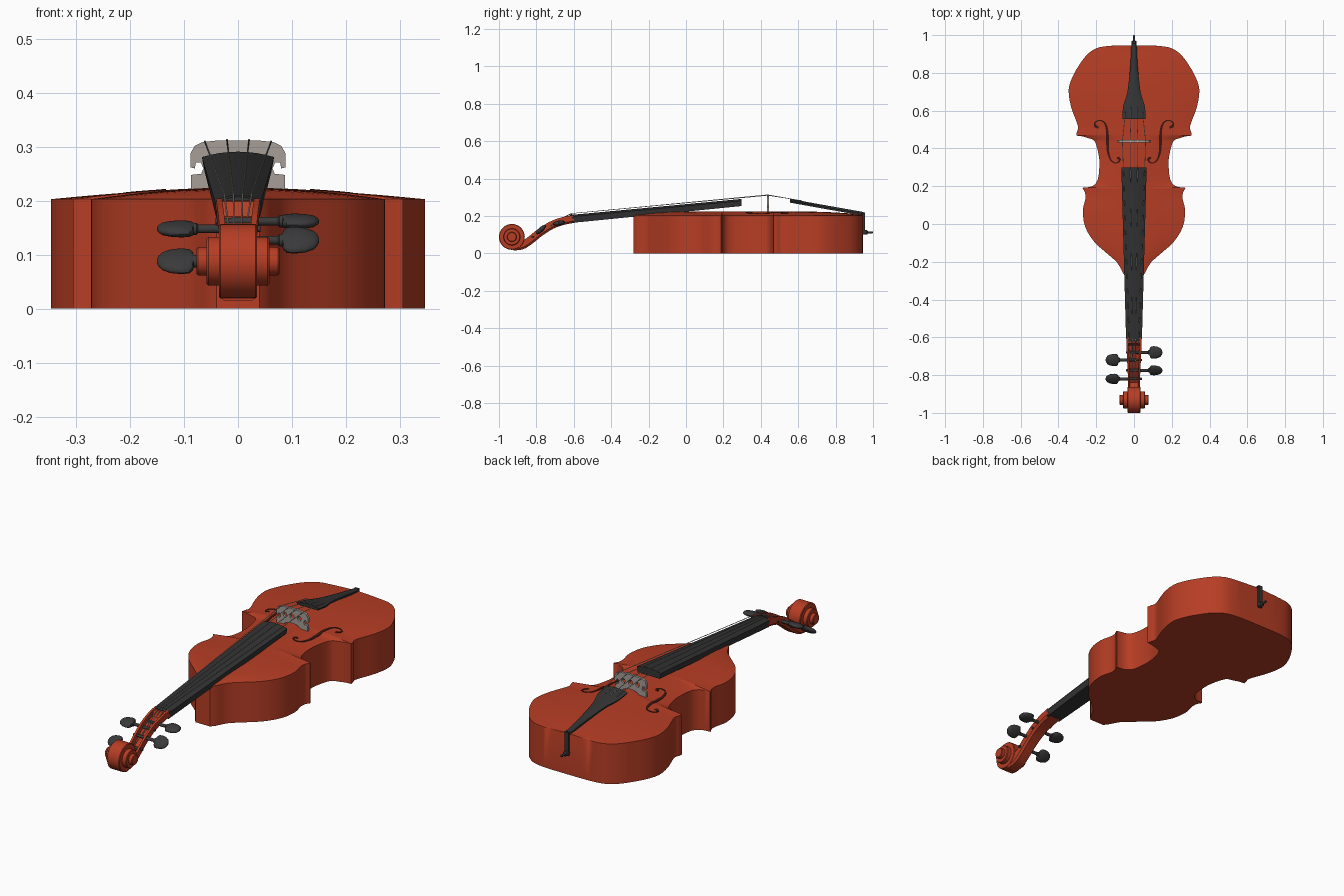
import bpy, bmesh, math
from mathutils import Vector

if "Cube" in bpy.data.objects:
    bpy.data.objects.remove(bpy.data.objects["Cube"])


def material(name, rgb):
    m = bpy.data.materials.new(name)
    m.diffuse_color = (*rgb, 1)
    m.use_nodes = True
    m.node_tree.nodes["Principled BSDF"].inputs["Base Color"].default_value = m.diffuse_color
    return m


RED = material("red_varnish", (0.47, 0.047, 0.018))
BLACK = material("ebony", (0.033, 0.033, 0.033))
PEG = material("peg_black", (0.042, 0.042, 0.042))
GREY = material("bridge_grey", (0.38, 0.34, 0.31))
STEEL = material("string_steel", (0.45, 0.45, 0.43))
HOLE = material("hole_dark", (0.05, 0.008, 0.005))


def smooth(pts, n=4):
    """Catmull-Rom refinement of a list of tuples."""
    out = []
    for i in range(len(pts) - 1):
        a, b, c, d = (Vector(pts[min(max(i + k, 0), len(pts) - 1)]) for k in (-1, 0, 1, 2))
        for j in range(n):
            t = j / n
            out.append(0.5 * (2 * b + (c - a) * t + (2 * a - 5 * b + 4 * c - d) * t * t
                              + (3 * b - a - 3 * c + d) * t ** 3))
    return out + [Vector(pts[-1])]


def finish(ob, mat, angle=35):
    ob.data.materials.clear()
    ob.data.materials.append(mat)
    bpy.ops.object.select_all(action='DESELECT')
    ob.select_set(True)
    bpy.context.view_layer.objects.active = ob
    bpy.ops.object.shade_smooth_by_angle(angle=math.radians(angle))
    return ob


def loft(name, rings, mat, angle=35):
    """Skin closed rings of equal length and cap both ends."""
    bm = bmesh.new()
    vs = [[bm.verts.new(p) for p in r] for r in rings]
    n = len(vs[0])
    for r, s in zip(vs, vs[1:]):
        for i in range(n):
            bm.faces.new((r[i], r[(i + 1) % n], s[(i + 1) % n], s[i]))
    bm.faces.new(vs[0])
    bm.faces.new(vs[-1])
    bmesh.ops.recalc_face_normals(bm, faces=bm.faces)
    me = bpy.data.meshes.new(name)
    bm.to_mesh(me)
    bm.free()
    ob = bpy.data.objects.new(name, me)
    bpy.context.collection.objects.link(ob)
    return finish(ob, mat, angle)


def turned(name, stations, origin, mat, axis='X', tilt=0, sides=24):
    """Elliptical rings (distance, radius a, radius b) along an axis."""
    rings = []
    for d, a, b in stations:
        ring = []
        for k in range(sides):
            t = 2 * math.pi * k / sides
            u, v = a * math.cos(t), b * math.sin(t)
            u, v = u * math.cos(tilt) - v * math.sin(tilt), u * math.sin(tilt) + v * math.cos(tilt)
            p = (d, u, v) if axis == 'X' else (u, d, v)
            ring.append(Vector(origin) + Vector(p))
        rings.append(ring)
    return loft(name, rings, mat)


def curve_mesh(name, splines, mat, flat, depth):
    """Filled extruded outline (flat) or round wire, turned into a mesh."""
    cu = bpy.data.curves.new(name, 'CURVE')
    cu.dimensions = '2D' if flat else '3D'
    if flat:
        cu.fill_mode, cu.extrude = 'BOTH', depth
    else:
        cu.bevel_depth, cu.bevel_resolution, cu.use_fill_caps = depth, 1, True
    for pts in splines:
        sp = cu.splines.new('POLY')
        sp.points.add(len(pts) - 1)
        for q, p in zip(sp.points, pts):
            q.co = (*p, 0, 1) if flat else (*p, 1)
        sp.use_cyclic_u = flat
    ob = bpy.data.objects.new(name, cu)
    bpy.context.collection.objects.link(ob)
    bpy.ops.object.select_all(action='DESELECT')
    ob.select_set(True)
    bpy.context.view_layer.objects.active = ob
    bpy.ops.object.convert(target='MESH')
    return finish(bpy.context.object, mat)


# Body: half-width outline in stretches that meet at the sharp corners (y, half width)
upper = [(-0.282, 0.04), (-0.26, 0.058), (-0.206, 0.088), (-0.16, 0.138), (-0.095, 0.21),
         (-0.016, 0.258), (0.07, 0.271), (0.13, 0.258), (0.165, 0.259), (0.188, 0.272)]
waist = [(0.192, 0.27), (0.2, 0.222), (0.235, 0.192), (0.32, 0.183), (0.38, 0.19),
         (0.44, 0.21), (0.455, 0.245), (0.464, 0.272), (0.46, 0.29), (0.468, 0.306)]
waist = waist[:8]
lower = [(0.468, 0.306), (0.49, 0.302), (0.52, 0.297), (0.62, 0.333), (0.71, 0.346), (0.78, 0.325),
         (0.84, 0.291), (0.895, 0.25), (0.93, 0.2), (0.942, 0.14), (0.945, 0.08)]
outline = sorted((p[0], p[1]) for seg in (upper, waist, lower) for p in smooth(seg, 3))


def arch(y, s):
    return 0.203 + 0.022 * (1 - abs(s) ** 1.8) * max(0.25, 1 - abs((y - 0.33) / 0.64) ** 4)


def top_z(x, y):
    for (y0, w0), (y1, w1) in zip(outline, outline[1:]):
        if y0 <= y <= y1:
            return arch(y, min(1, abs(x) / (w0 + (w1 - w0) * (y - y0) / max(y1 - y0, 1e-6))))
    return 0.203


rows = []
for y, w in outline:
    if rows and y - rows[-1][0][1] < 1e-4:
        continue
    ring = [(-w, y, 0), (w, y, 0)]
    ring += [(w * s / 8, y, arch(y, s / 8)) for s in range(8, -9, -1)]
    rows.append(ring)
loft("body", rows, RED)

# Sound holes: thin dark ribbons following the arched top
f_path = smooth([(0.188, 0.512, 0.006), (0.203, 0.517, 0.007), (0.207, 0.535, 0.004), (0.187, 0.548, 0.003),
                 (0.16, 0.54, 0.004), (0.144, 0.505, 0.006), (0.14, 0.44, 0.008), (0.137, 0.38, 0.006),
                 (0.122, 0.338, 0.004), (0.1, 0.323, 0.003), (0.08, 0.33, 0.004), (0.076, 0.345, 0.006),
                 (0.09, 0.351, 0.006)], 4)
for side, label in ((-1, "left"), (1, "right")):
    rings = []
    for i, p in enumerate(f_path):
        t = (f_path[min(i + 1, len(f_path) - 1)] - f_path[max(i - 1, 0)]).xy.normalized()
        a, b = p.xy + Vector((-t.y, t.x)) * p.z, p.xy - Vector((-t.y, t.x)) * p.z
        rings.append([(side * q.x, q.y, top_z(q.x, q.y) + h) for q, h in ((a, .002), (b, .002), (b, -.003), (a, -.003))])
    loft("sound_hole_" + label, rings, HOLE)


# Fingerboard and nut: arched section tapering to the pegbox
def board(y, w, z, thick):
    arc = [(w * k / 4, y, z - 0.01 * (k / 4) ** 2) for k in range(-4, 5)]
    return arc + [(w * 0.92, y, z - thick), (-w * 0.92, y, z - thick)]


loft("fingerboard", [board(-0.61, 0.042, 0.206, 0.043), board(0.298, 0.067, 0.291, 0.038)], BLACK)
loft("nut", [board(-0.622, 0.039, 0.207, 0.02), board(-0.608, 0.04, 0.211, 0.02)], BLACK)

# Pegbox: channelled S-curve running into the scroll (y, z, half width, half height, channel depth)
peg_path = [Vector(p) for p in smooth([(v[0], v[1], v[2]) for v in (
    (-0.6, 0.184, 0.041), (-0.66, 0.172, 0.039), (-0.72, 0.150, 0.036), (-0.78, 0.112, 0.033),
    (-0.83, 0.072, 0.032), (-0.875, 0.043, 0.033), (-0.925, 0.036, 0.035))], 4)]
rings = []
for i, p in enumerate(peg_path):
    t = (peg_path[min(i + 1, len(peg_path) - 1)] - peg_path[max(i - 1, 0)]).xy.normalized()
    w, h = p.z, 0.021
    d = 0.026 if 2 < i < 18 else 0.001
    wi = w - 0.011
    sec = [(w * 0.75, -h), (w, -h * 0.5), (w, h), (wi, h), (wi, h - d),
           (-wi, h - d), (-wi, h), (-w, h), (-w, -h * 0.5), (-w * 0.75, -h)]
    rings.append([(x, p.x + v * t.y, p.y - v * t.x) for x, v in sec])
loft("pegbox", rings, RED)

# Scroll: three stepped drums on one axis
for n, (w, r) in enumerate(((0.035, 0.069), (0.058, 0.045), (0.077, 0.026))):
    e = 0.003
    turned("scroll_drum_%d" % (n + 1), [(-w, r - e, r - e), (e - w, r, r), (w - e, r, r), (w, r - e, r - e)],
           (0, -0.931, 0.088), RED, sides=40)

# Tuning pegs: shaft, collar and flattened head
for n, (s, y, z, tilt) in enumerate(((1, -0.68, 0.162, 0.2), (-1, -0.72, 0.148, 0.3),
                                     (1, -0.775, 0.127, 0.75), (-1, -0.82, 0.088, 0.7))):
    prof = [(-0.042, .006, .006), (0.06, .008, .008), (0.074, .008, .008), (0.077, .012, .011), (0.082, .012, .011),
            (0.084, .024, .011), (0.09, .032, .012), (0.105, .034, .013), (0.125, .031, .012),
            (0.14, .023, .01), (0.147, .014, .006), (0.15, .005, .003)]
    turned("tuning_peg_%d" % (n + 1), [(s * d, a, b) for d, a, b in prof], (0, y, z), PEG, tilt=tilt)

# Bridge: upright plate with arched feet, side notches and cut-outs
half = [(0.0, 0.312), (0.035, 0.312), (0.065, 0.309), (0.08, 0.302), (0.088, 0.288), (0.088, 0.262), (0.08, 0.26),
        (0.078, 0.271), (0.069, 0.271), (0.064, 0.26), (0.068, 0.25), (0.087, 0.248), (0.087, 0.211),
        (0.05, 0.213), (0.045, 0.226), (0.025, 0.237), (0.0, 0.24)]
profile = half + [(-x, z) for x, z in half[-2:0:-1]]
holes = [[(cx + a * math.cos(k * math.pi / 6), 0.272 + b * math.sin(k * math.pi / 6)) for k in range(12)]
         for cx, a, b in ((0, .012, .014), (.04, .01, .012), (-.04, .01, .012))]
bridge = curve_mesh("bridge", [profile] + holes, GREY, True, 0.006)
bridge.rotation_euler = (math.pi / 2, 0, 0)
bridge.location = (0, 0.438, 0)

# Tailpiece, its strap over the edge, and the end pin
tail = smooth([(0.556, 0.062, 0.287), (0.625, 0.057, 0.275), (0.69, 0.037, 0.263), (0.78, 0.025, 0.247),
               (0.86, 0.018, 0.233), (0.95, 0.014, 0.217)], 4)
loft("tailpiece", [board(p[0], p[1], p[2] + 0.004, 0.02) for p in tail], BLACK)
loft("tail_strap", [[(x, y, z) for x, y in ((-.011, .942), (.011, .942), (.011, .956), (-.011, .956))]
                    for z in (0.1, 0.218)], BLACK)
turned("end_pin", [(0.93, .012, .012), (0.968, .012, .012), (0.972, .006, .006), (0.996, .006, .006), (1.0, .003, .003)],
       (0, 0, 0.112), BLACK, axis='Y')

# Strings: peg to nut to bridge to tailpiece
for n, (k, py, pz) in enumerate(((-1.5, -0.72, 0.155), (-0.5, -0.82, 0.096), (0.5, -0.775, 0.134), (1.5, -0.68, 0.169))):
    path = [(k * 0.012, py, pz), (k * 0.017, -0.615, 0.213), (k * 0.041, 0.438, 0.3135 - 0.0015 * k * k),
            (k * 0.032, 0.565, 0.2905), (k * 0.031, 0.62, 0.2815)]
    curve_mesh("string_%d" % (n + 1), [path], STEEL, False, 0.0016)
